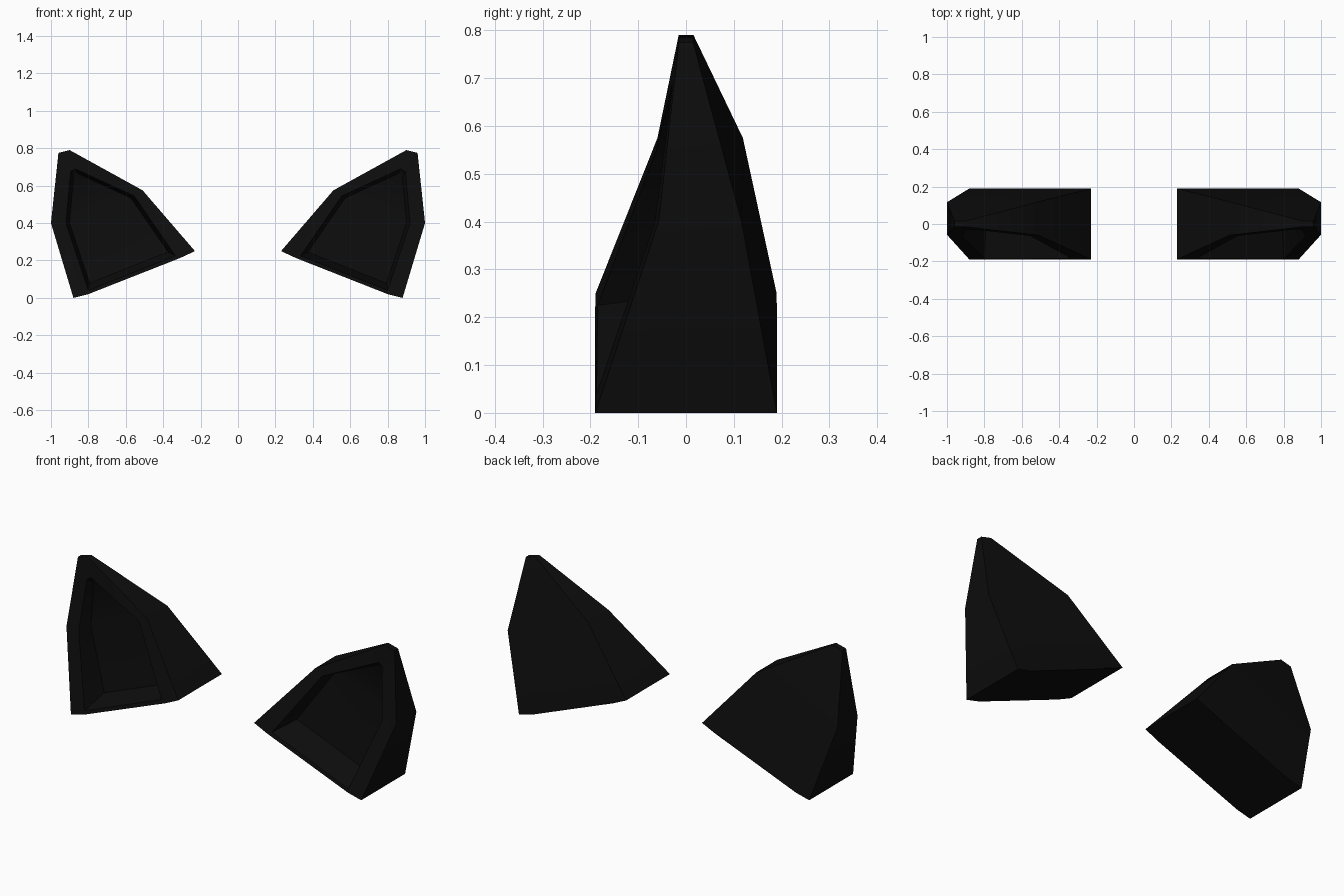
import bpy
import bmesh
import math
from mathutils import Vector

cube = bpy.data.objects.get("Cube")
if cube:
    bpy.data.objects.remove(cube, do_unlink=True)

# Single near-black material
black = bpy.data.materials.new("matte_black")
black.use_nodes = True
colour = (0.004, 0.004, 0.004, 1)
black.diffuse_color = colour
bsdf = black.node_tree.nodes["Principled BSDF"]
bsdf.inputs["Base Color"].default_value = colour
bsdf.inputs["Roughness"].default_value = 0.8

# Front outlines (x, z): inner base corner round to inner shoulder
OUTLINE = [(0.23, 0.25), (0.31, 0.213), (0.80, 0.02), (0.88, 0.0),
           (1.0, 0.4), (0.96, 0.775), (0.9, 0.79), (0.51, 0.575)]
RIM = [(0.335, 0.225), (0.80, 0.04), (0.92, 0.4), (0.895, 0.675), (0.87, 0.69), (0.555, 0.545)]


def depth_at(x, z, base, shoulder, tip):
    """Taper of the ear's thickness, measured up from its slanted base."""
    h = max(0, z + 0.38 * (x - 0.88))
    if h < 0.44:
        return base + (shoulder - base) * h / 0.44
    return shoulder + (tip - shoulder) * min(1, (h - 0.44) / 0.36)


def front(x, z):
    return depth_at(x, z, -0.19, -0.058, -0.015)


def back(x, z):
    return depth_at(x, z, 0.19, 0.118, 0.015)


def build_ear(name, side):
    bm = bmesh.new()

    def ring(points, depth):
        return [bm.verts.new((side * x, depth(x, z), z)) for x, z in points]

    def hollow(x, z):
        return front(x, z) + 0.42 * (back(x, z) - front(x, z))

    # Shell rings, recess opening and shrunken recess floor
    f = ring(OUTLINE, front)
    b = ring(OUTLINE, back)
    r = ring(RIM, front)
    centre = sum((Vector(p) for p in RIM), Vector((0, 0))) / len(RIM)
    p = ring([centre.lerp(Vector(q), 0.9) for q in RIM], hollow)

    # Sides and underside
    n = len(OUTLINE)
    for i in range(3, n):
        j = (i + 1) % n
        bm.faces.new((f[i], f[j], b[j], b[i]))
    bm.faces.new(f[:4] + b[3::-1])

    # Back panels
    bm.faces.new(b[:5] + [b[7]])
    bm.faces.new(b[4:])

    # Front border around the recess
    bm.faces.new((f[0], f[1], r[0]))
    bm.faces.new((f[2], f[3], r[1]))
    bm.faces.new((f[1], f[2], r[1], r[0]))
    for i in range(1, 6):
        j = (i + 1) % 6
        bm.faces.new((f[i + 2], f[(i + 3) % n], r[j], r[i]))

    # Recess walls and floor
    for i in range(6):
        j = (i + 1) % 6
        bm.faces.new((r[i], r[j], p[j], p[i]))
    bm.faces.new((p[0], p[1], p[2], p[5]))
    bm.faces.new(p[2:])

    bmesh.ops.recalc_face_normals(bm, faces=bm.faces)
    mesh = bpy.data.meshes.new(name)
    bm.to_mesh(mesh)
    bm.free()
    mesh.materials.append(black)
    ear = bpy.data.objects.new(name, mesh)
    bpy.context.collection.objects.link(ear)
    return ear


bpy.ops.object.select_all(action="DESELECT")
for name, side in (("left_ear", 1), ("right_ear", -1)):
    ear = build_ear(name, side)
    ear.select_set(True)
    bpy.context.view_layer.objects.active = ear
bpy.ops.object.shade_smooth_by_angle(angle=math.radians(50))
